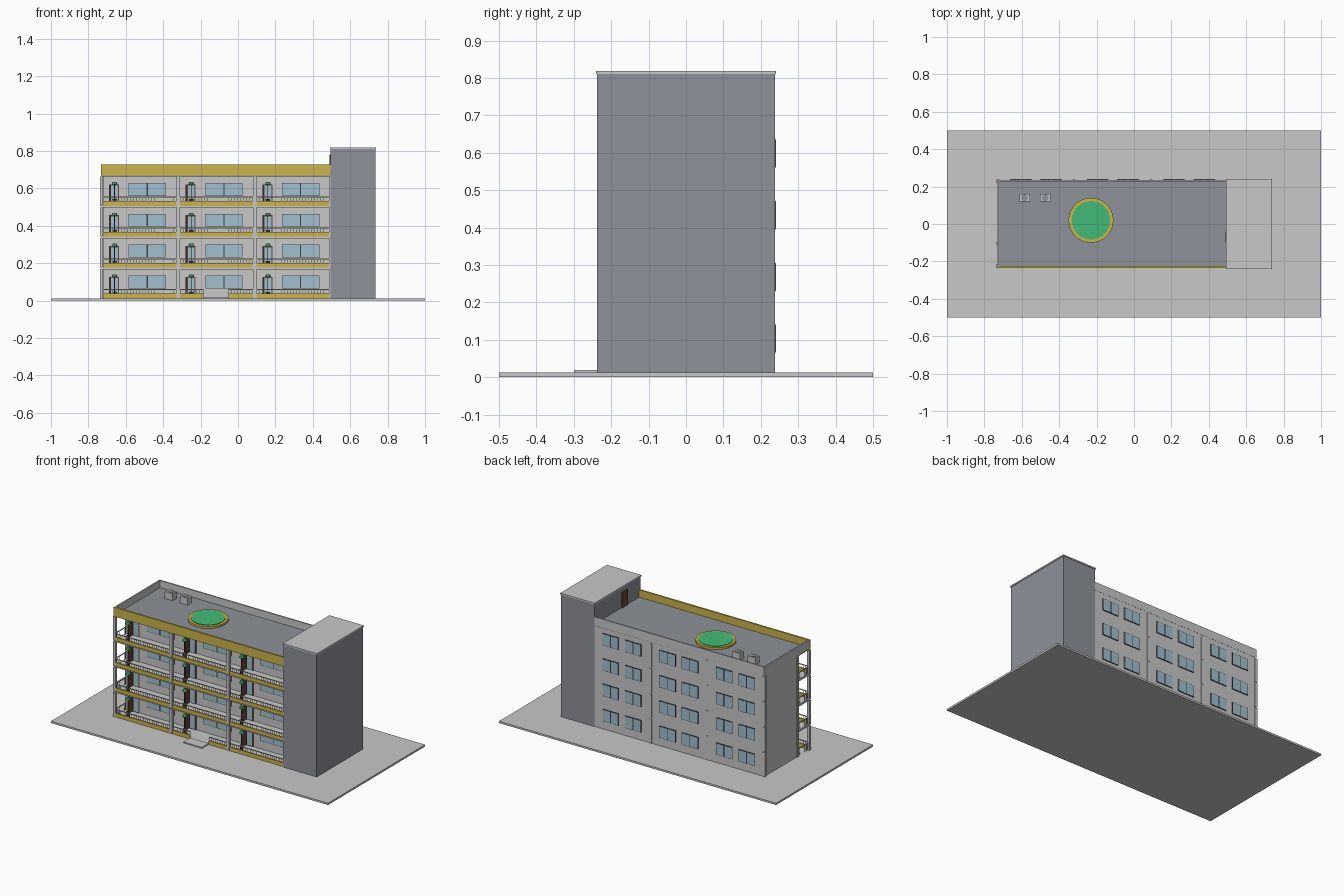
import bpy, bmesh
from mathutils import Matrix

cube = bpy.data.objects.get("Cube")
if cube:
    bpy.data.objects.remove(cube)


def material(name, r, g, b):
    m = bpy.data.materials.new(name)
    m.use_nodes = True
    m.diffuse_color = (r, g, b, 1)
    m.node_tree.nodes["Principled BSDF"].inputs["Base Color"].default_value = (r, g, b, 1)
    return m


CONCRETE = material("light concrete", .57, .58, .57)
SLATE = material("slate grey", .27, .285, .315)
GOLD = material("gold", .60, .46, .065)
GREEN = material("green", .055, .50, .18)
GLASS = material("window blue", .36, .52, .62)
BROWN = material("door brown", .13, .06, .04)
DARK = material("dark frame", .05, .055, .06)


def finish(name, bm, mat):
    mesh = bpy.data.meshes.new(name)
    bm.to_mesh(mesh)
    bm.free()
    mesh.materials.append(mat)
    ob = bpy.data.objects.new(name, mesh)
    bpy.context.collection.objects.link(ob)
    return ob


def boxes(name, mat, items):
    """One object made of boxes, each given as (x0, x1, y0, y1, z0, z1)."""
    bm = bmesh.new()
    for x0, x1, y0, y1, z0, z1 in items:
        size = Matrix.Diagonal((x1 - x0, y1 - y0, z1 - z0, 1))
        place = Matrix.Translation(((x0 + x1) / 2, (y0 + y1) / 2, (z0 + z1) / 2))
        bmesh.ops.create_cube(bm, size=1, matrix=place @ size)
    return finish(name, bm, mat)


def discs(name, mat, items, sides=32):
    """Upright cylinders or cones, each given as (x, y, z0, z1, bottom, top)."""
    bm = bmesh.new()
    for x, y, z0, z1, r0, r1 in items:
        bmesh.ops.create_cone(bm, cap_ends=True, segments=sides, radius1=r0, radius2=r1,
                              depth=z1 - z0, matrix=Matrix.Translation((x, y, (z0 + z1) / 2)))
    return finish(name, bm, mat)


# Main dimensions
GROUND, STOREY, BAY = .012, .165, .41
LEFT, RIGHT, BACK, WALL, FRONT = -.73, .495, .235, -.105, -.23
floors = [GROUND + STOREY * i for i in range(4)]
bays = [LEFT + BAY * i for i in range(3)]
cells = [(x, z) for z in floors for x in bays]
TOP = GROUND + STOREY * 4
ROOF = TOP + .008
PARAPET = .727

# Site and main volumes
boxes("ground", CONCRETE, [(-1, 1, -.5, .5, 0, GROUND)])
boxes("entrance_step", CONCRETE, [(-.185, -.05, -.3, FRONT, GROUND, .019)])
boxes("apartment_block", CONCRETE, [(LEFT, RIGHT, WALL, BACK, GROUND, TOP)])
boxes("stair_tower", SLATE, [(RIGHT, .735, -.238, .238, GROUND, .81)])
boxes("tower_cap", CONCRETE, [(RIGHT - .004, .739, -.241, .241, .81, .819)])

# Balcony floors, the roof and its parapets
boxes("balcony_slabs", CONCRETE,
      [(LEFT, RIGHT, FRONT + .004, WALL, z - .01, z + .003) for z in floors[1:]])
boxes("roof_slab", SLATE, [(LEFT, RIGHT, FRONT, BACK, TOP - .008, ROOF)])
boxes("parapet", CONCRETE, [
    (LEFT, RIGHT, BACK - .008, BACK + .001, TOP, PARAPET),
    (LEFT - .001, LEFT + .008, FRONT, BACK, TOP, PARAPET)])
boxes("front_parapet", GOLD, [(LEFT - .002, RIGHT, FRONT - .006, FRONT + .006, TOP - .004, PARAPET)])

# Columns at the front, the end wall and the rear
columns = [(x - .009, x + .009, FRONT - .004, FRONT + .014) for x in bays]
columns += [(RIGHT - .008, RIGHT, FRONT - .004, FRONT + .014)]
columns += [(LEFT - .006, LEFT + .012, y - .009, y + .009) for y in (WALL, BACK - .006)]
columns += [(x - .008, x + .008, BACK - .01, BACK + .003) for x in bays[1:]]
boxes("columns", CONCRETE, [c + (z, z + STOREY - .008) for c in columns for z in floors])

# Gold balcony edges with slim railings, leaving the entrance open
spans = []
for x, z in cells:
    a, b = x + .01, x + BAY - .01
    if z == GROUND and x == bays[1]:
        spans += [(a, -.185, z), (-.05, b, z)]
    else:
        spans.append((a, b, z))
boxes("balcony_edges", GOLD, [(a, b, FRONT - .003, FRONT + .006, z, z + .025) for a, b, z in spans])
rails, balusters = [], []
for a, b, z in spans:
    rails.append((a, b, FRONT, FRONT + .004, z + .044, z + .049))
    count = int((b - a) / .016)
    for i in range(count + 1):
        x = a + (b - a - .002) * i / count
        balusters.append((x, x + .002, FRONT + .001, FRONT + .003, z + .025, z + .045))
for z in floors:
    rails.append((LEFT, LEFT + .004, FRONT, WALL, z + .044, z + .049))
    for i in range(1, 8):
        y = FRONT + (WALL - FRONT) * i / 8
        balusters.append((LEFT + .001, LEFT + .003, y, y + .002, z, z + .045))
boxes("handrails", CONCRETE, rails)
boxes("balusters", CONCRETE, balusters)


# Windows: dark frame plate with two panes
def windows(name, places, wall, outward):
    frames, panes = [], []
    for x0, x1, z0, z1 in places:
        mid = (x0 + x1) / 2
        ys = sorted((wall, wall + outward * .004))
        frames.append((x0, x1, *ys, z0, z1))
        ys = sorted((wall, wall + outward * .005))
        for a, b in ((x0, mid), (mid, x1)):
            panes.append((a + .003, b - .003, *ys, z0 + .003, z1 - .003))
    boxes(name + "_frames", DARK, frames)
    boxes(name + "_panes", GLASS, panes)


windows("front_windows", [(x + .145, x + .345, z + .053, z + .122) for x, z in cells], WALL, -1)
windows("rear_windows", [(x + s, x + s + .118, z + .052, z + .13)
                         for x, z in cells for s in (.066, .228)], BACK, 1)

# Balcony doors: frame, glazed opening and a leaf standing open
boxes("door_frames", BROWN, [(x + .04, x + .094, WALL - .004, WALL, z, z + .115) for x, z in cells])
boxes("door_glass", GLASS, [(x + .052, x + .088, WALL - .005, WALL, z + .004, z + .108)
                            for x, z in cells])
boxes("door_leaves", BROWN, [(x + .04, x + .048, WALL - .05, WALL, z + .003, z + .112)
                             for x, z in cells])

# Potted plants on the balconies
plants = [(x + .07, -.19, z) for x, z in cells]
discs("plant_pots", BROWN, [(x, y, z + .003, z + .035, .009, .013) for x, y, z in plants], 10)
discs("plant_stems", DARK, [(x, y, z + .03, z + .12, .002, .002) for x, y, z in plants], 6)
discs("plant_leaves", GREEN, [(x, y, z + .113, z + .127, .017, .011) for x, y, z in plants], 8)

# Roof garden, cooling units and the roof door
discs("garden_rim", GOLD, [(-.23, .02, ROOF, ROOF + .013, .12, .12)], 40)
discs("garden_lawn", GREEN, [(-.23, .02, ROOF, ROOF + .016, .103, .103)], 40)
units = (-.585, -.475)
boxes("cooling_units", CONCRETE, [(x - .028, x + .028, .12, .16, ROOF, ROOF + .045) for x in units])
discs("cooling_fans", SLATE, [(x, .14, ROOF + .04, ROOF + .048, .018, .018) for x in units], 20)
boxes("roof_door", BROWN, [(RIGHT - .006, RIGHT, -.1, -.04, ROOF, ROOF + .1)])
